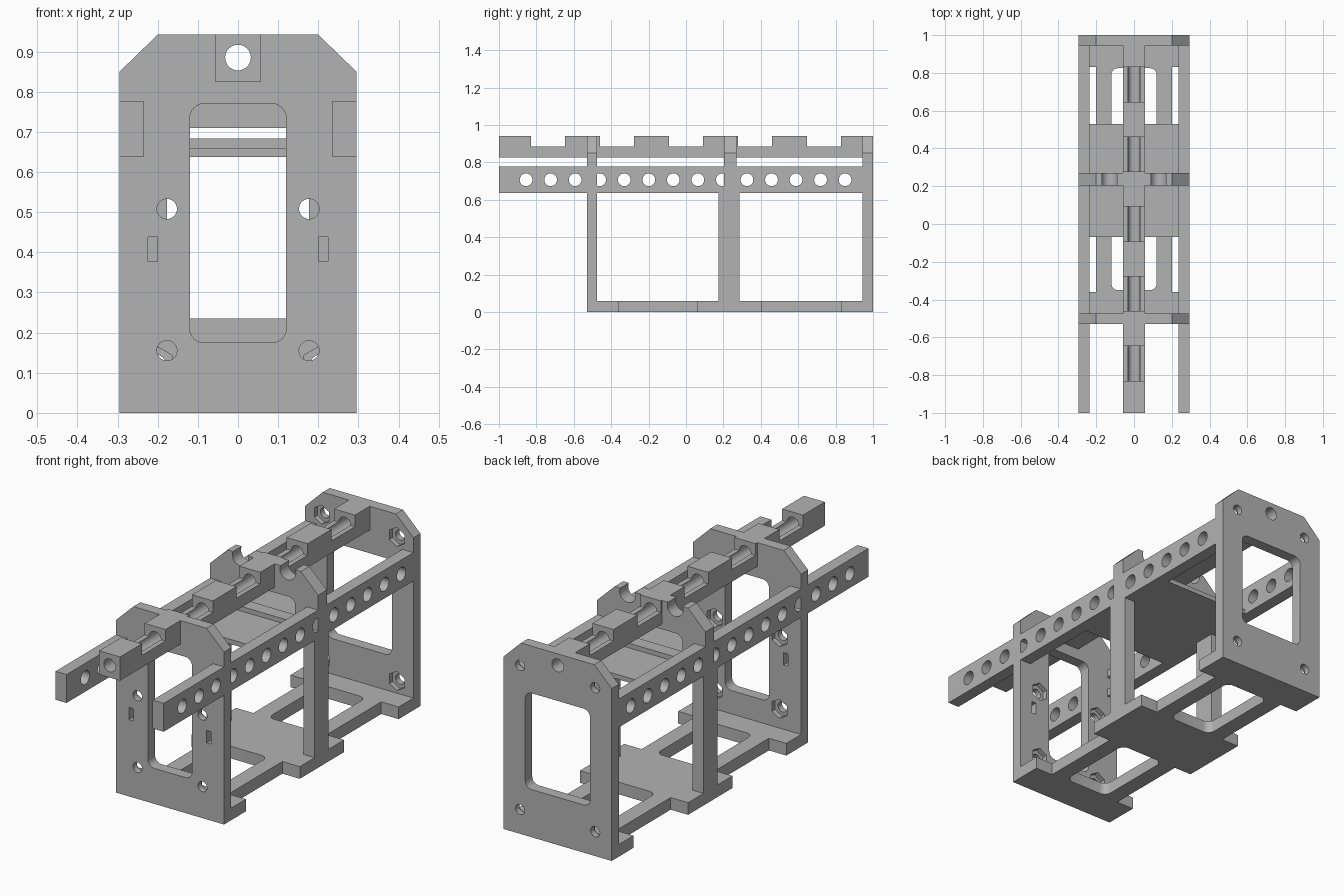
import bpy, bmesh, math
from mathutils import Matrix, Vector

if "Cube" in bpy.data.objects:
    bpy.data.objects.remove(bpy.data.objects["Cube"])

grey = bpy.data.materials.new("neutral grey")
grey.use_nodes = True
tone = (0.45, 0.45, 0.45, 1)
grey.diffuse_color = tone
grey.node_tree.nodes["Principled BSDF"].inputs["Base Color"].default_value = tone

W = 0.295           # half width of the frame
TOP = 0.942
ROD_Z = 0.885       # height of the long bore


def make(name, bm):
    bmesh.ops.recalc_face_normals(bm, faces=bm.faces)
    mesh = bpy.data.meshes.new(name)
    bm.to_mesh(mesh)
    bm.free()
    mesh.materials.append(grey)
    obj = bpy.data.objects.new(name, mesh)
    bpy.context.collection.objects.link(obj)
    return obj


def box(name, x, y, z, round_axis=None, radius=0.035):
    """Box from three ranges, optionally with the edges along one axis rounded."""
    bm = bmesh.new()
    lo, hi = zip(x, y, z)
    size = [b - a for a, b in zip(lo, hi)]
    mid = [(a + b) / 2 for a, b in zip(lo, hi)]
    bmesh.ops.create_cube(bm, size=1, matrix=Matrix.Translation(mid) @ Matrix.Diagonal((*size, 1)))
    if round_axis is not None:
        edges = [e for e in bm.edges
                 if abs((e.verts[0].co - e.verts[1].co).normalized()[round_axis]) > 0.9]
        bmesh.ops.bevel(bm, geom=edges, offset=radius, segments=6, profile=0.5, affect='EDGES')
    return make(name, bm)


def rod(axis, centre, radius, depth, sides=32):
    """Cylinder or prism used as a cutter."""
    bm = bmesh.new()
    turn = Matrix.Rotation(math.pi / 2, 4, 'Y' if axis == 'X' else 'X')
    bmesh.ops.create_cone(bm, cap_ends=True, segments=sides, radius1=radius, radius2=radius,
                          depth=depth, matrix=Matrix.Translation(centre) @ turn)
    return make("cutter", bm)


def profile(name, points, axis, start, end):
    """Extrude a flat outline along y (outline in x, z) or z (outline in x, y)."""
    bm = bmesh.new()
    place = (lambda a, b: (a, start, b)) if axis == 'Y' else (lambda a, b: (a, b, start))
    face = bm.faces.new([bm.verts.new(place(*p)) for p in points])
    out = bmesh.ops.extrude_face_region(bm, geom=[face])
    move = Vector((0, end - start, 0) if axis == 'Y' else (0, 0, end - start))
    bmesh.ops.translate(bm, vec=move, verts=[v for v in out["geom"] if isinstance(v, bmesh.types.BMVert)])
    return make(name, bm)


def finish(obj, cutters=()):
    """Cut the openings, bake the result and shade it."""
    for c in cutters:
        mod = obj.modifiers.new("cut", 'BOOLEAN')
        mod.operation, mod.solver, mod.object = 'DIFFERENCE', 'EXACT', c
    graph = bpy.context.evaluated_depsgraph_get()
    mesh = bpy.data.meshes.new_from_object(obj.evaluated_get(graph))
    obj.modifiers.clear()
    obj.data = mesh
    for c in cutters:
        bpy.data.objects.remove(c)
    bpy.ops.object.select_all(action='DESELECT')
    obj.select_set(True)
    bpy.context.view_layer.objects.active = obj
    bpy.ops.object.shade_smooth_by_angle(angle=math.radians(30))


def plate_outline(bottom):
    right = [(W, bottom), (W, 0.85), (0.2, TOP)]
    return right + [(-x, z) for x, z in reversed(right)]


def bore():
    return rod('Y', (0, 0, ROD_Z), 0.032, 2.2)


def bolt_cuts(x, z, y, pocket_y):
    """Round bolt hole with a hexagonal nut pocket on the inner face."""
    cuts = []
    for s in (-1, 1):
        cuts.append(rod('Y', (s * x, y, z), 0.025, 0.2))
        cuts.append(rod('Y', (s * x, pocket_y, z), 0.047, 0.05, 6))
    return cuts


# Front plate with window, bolt holes and tie slots
cuts = [bore(), box("cutter", (-0.12, 0.12), (-0.6, -0.4), (0.175, 0.77), 1)]
for z in (0.155, 0.508):
    cuts += bolt_cuts(0.177, z, -0.5, -0.475)
for s in (-1, 1):
    cuts.append(box("cutter", sorted((s * 0.2, s * 0.224)), (-0.6, -0.4), (0.377, 0.438)))
finish(profile("front_plate", plate_outline(0), 'Y', -0.53, -0.475), cuts)

# Back plate
cuts = [bore(), box("cutter", (-0.177, 0.177), (0.9, 1.1), (0.235, 0.71), 1)]
for z in (0.12, 0.83):
    cuts += bolt_cuts(0.205, z, 0.97, 0.945)
finish(profile("back_plate", plate_outline(0), 'Y', 0.945, 1.0), cuts)

# Middle bulkhead with a window and two open cradles on its top edge
cuts = [bore(), box("cutter", (-0.17, 0.17), (0.1, 0.4), (0.683, 0.8), 1)]
cuts += [rod('Y', (s * 0.13, 0.23, 0.925), 0.043, 0.3) for s in (-1, 1)]
finish(profile("middle_bulkhead", plate_outline(0.637), 'Y', 0.203, 0.27), cuts)

# Base with side recesses and two rounded windows
side = [(W, -0.53), (W, -0.36), (0.2, -0.36), (0.2, 0.06), (W, 0.06),
        (W, 0.405), (0.2, 0.405), (0.2, 0.83), (W, 0.83), (W, 1.0)]
outline = side + [(-x, y) for x, y in reversed(side)]
cuts = [box("cutter", (-0.12, 0.12), y, (-0.1, 0.2), 2) for y in ((-0.35, 0.06), (0.405, 0.825))]
finish(profile("base", outline, 'Z', 0, 0.06), cuts)

# Shelf between the rails
finish(box("shelf", (-0.24, 0.24), (-0.07, 0.53), (0.637, 0.66)))

# Perforated side rails and middle posts
for s, label in ((1, "left"), (-1, "right")):
    x = sorted((s * 0.235, s * W))
    holes = [rod('X', (s * 0.265, -0.855 + i * 0.1312, 0.707), 0.034, 0.2) for i in range(14)]
    finish(box(label + "_rail", x, (-1, 1), (0.637, 0.777)), holes)
    finish(box(label + "_post", x, (0.175, 0.285), (0.03, 0.64)))

# Top beam with a long bore exposed in five notches
cuts = [bore()]
for i in range(5):
    y = -0.738 + i * 0.369
    cuts.append(box("cutter", (-0.1, 0.1), (y - 0.092, y + 0.092), (ROD_Z, 1.0)))
finish(box("top_beam", (-0.057, 0.057), (-1, 1), (0.825, TOP)), cuts)
